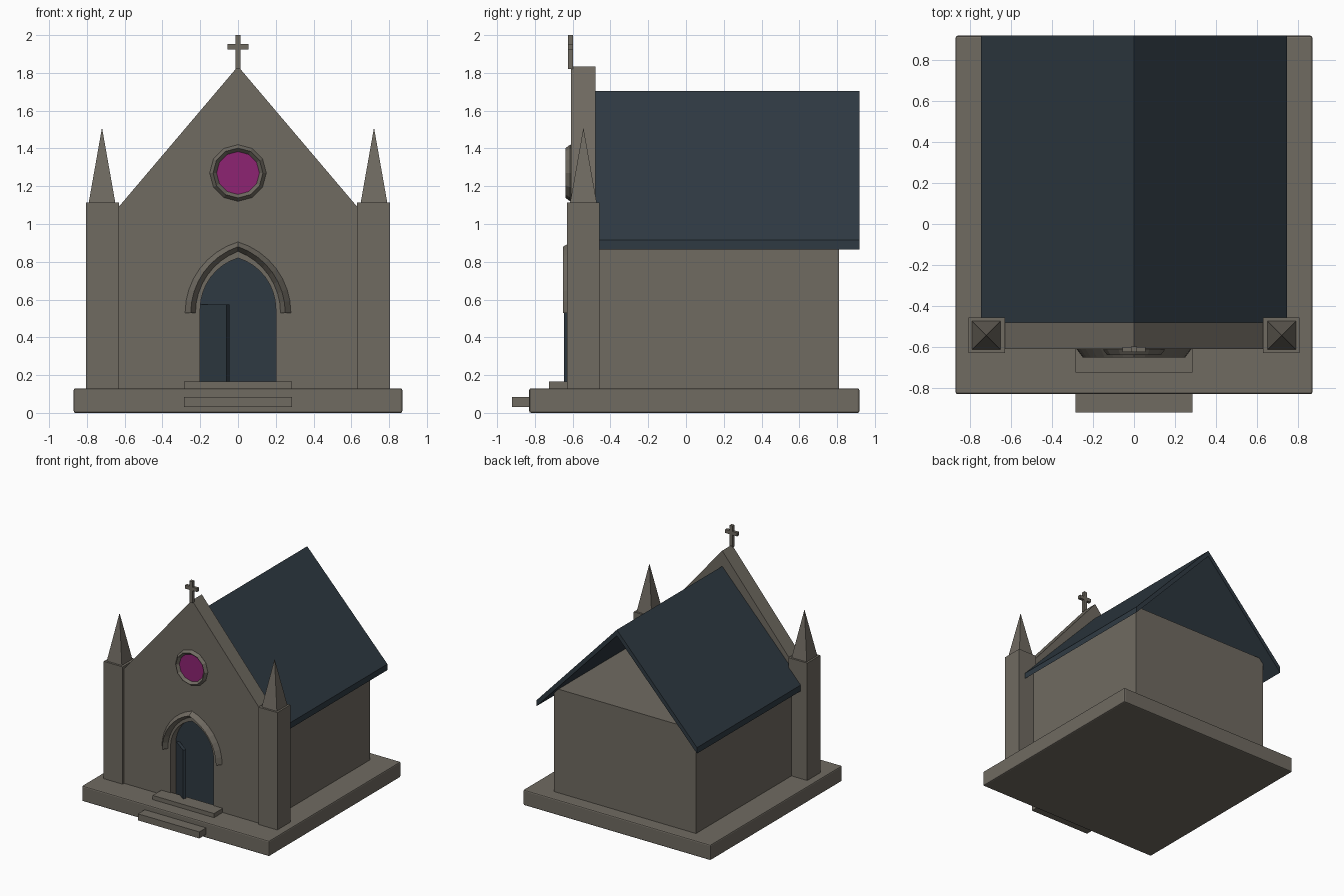
import bpy, bmesh, math
from mathutils import Vector, Matrix

cube = bpy.data.objects.get("Cube")
if cube:
    bpy.data.objects.remove(cube, do_unlink=True)


def material(name, rgb):
    m = bpy.data.materials.new(name)
    m.use_nodes = True
    m.diffuse_color = (*rgb, 1)
    m.node_tree.nodes["Principled BSDF"].inputs["Base Color"].default_value = (*rgb, 1)
    return m


STONE = material("warm grey stone", (0.16, 0.145, 0.12))
SLATE = material("dark blue slate", (0.028, 0.042, 0.055))
GLASS = material("magenta glass", (0.27, 0.017, 0.17))


def finish(name, bm, mat):
    bmesh.ops.recalc_face_normals(bm, faces=bm.faces)
    mesh = bpy.data.meshes.new(name)
    bm.to_mesh(mesh)
    bm.free()
    mesh.materials.append(mat)
    obj = bpy.data.objects.new(name, mesh)
    bpy.context.collection.objects.link(obj)
    return obj


def box(name, x, y, z, mat=STONE):
    """Box from (low, high) pairs on each axis."""
    bm = bmesh.new()
    bmesh.ops.create_cube(bm, size=1)
    for v in bm.verts:
        v.co = Vector([(a + b) / 2 + c * (b - a) for (a, b), c in zip((x, y, z), v.co)])
    return finish(name, bm, mat)


def prism(name, outline, y0, y1, mat=STONE):
    """Extrude an (x, z) outline along y."""
    bm = bmesh.new()
    face = bm.faces.new([bm.verts.new((x, y0, z)) for x, z in outline])
    extruded = bmesh.ops.extrude_face_region(bm, geom=[face])
    moved = [g for g in extruded["geom"] if isinstance(g, bmesh.types.BMVert)]
    bmesh.ops.translate(bm, verts=moved, vec=(0, y1 - y0, 0))
    return finish(name, bm, mat)


def arch(half, spring, apex, steps=8):
    """Pointed arch as (x, z) points, from right spring to left spring."""
    rise = apex - spring
    c = (rise * rise - half * half) / (2 * half)
    r = half + c
    end = math.atan2(rise, c)
    right = [(r * math.cos(end * i / steps) - c, spring + r * math.sin(end * i / steps))
             for i in range(steps + 1)]
    right[-1] = (0, apex)
    return right + [(-x, z) for x, z in reversed(right[:-1])]


def sweep(name, loops, closed):
    """Skin matching loops of points into a tube with a diamond section."""
    bm = bmesh.new()
    rows = [[bm.verts.new(p) for p in loop] for loop in loops]
    n = len(rows[0])
    for a, b in zip(rows, rows[1:] + rows[:1]):
        for i in range(n if closed else n - 1):
            j = (i + 1) % n
            bm.faces.new((a[i], a[j], b[j], b[i]))
    if not closed:
        bm.faces.new([r[0] for r in rows])
        bm.faces.new([r[-1] for r in rows])
    return finish(name, bm, STONE)


# Plinth and entrance steps
plinth = box("plinth", (-0.87, 0.87), (-0.83, 0.918), (0, 0.13))
bevel = plinth.modifiers.new("soft_edges", "BEVEL")
bevel.width = 0.01
bevel.segments = 2
box("lower_step", (-0.285, 0.285), (-0.92, -0.82), (0.03, 0.085))
box("upper_step", (-0.285, 0.285), (-0.725, -0.6), (0.12, 0.165))

# Hall and open-ended pitched roof
box("hall", (-0.66, 0.66), (-0.5, 0.81), (0.12, 1.0))
roof = [(-0.745, 0.915), (0, 1.705), (0.745, 0.915),
        (0.745, 0.865), (0, 1.655), (-0.745, 0.865)]
prism("roof", roof, -0.49, 0.918, SLATE)

# Front gable wall with a pointed doorway
door = arch(0.2, 0.55, 0.82)
gable = [(-0.7, 0.12), (-0.7, 1.01), (0, 1.835), (0.7, 1.01), (0.7, 0.12), (0.2, 0.12)]
prism("front_gable", gable + door + [(-0.2, 0.12)], -0.61, -0.48)
prism("doorway_panel", [(0.2, 0.12)] + door + [(-0.2, 0.12)], -0.54, -0.485, SLATE)

# Door leaf standing ajar
leaf = box("door_leaf", (0, 0.175), (0, 0.025), (0.135, 0.575), SLATE)
leaf.data.transform(Matrix.Translation((-0.2, -0.54, 0)) @ Matrix.Rotation(-0.645, 4, "Z"))

# Moulding over the doorway
sections = [(0.28, 0.905, -0.61), (0.25, 0.88, -0.65), (0.225, 0.855, -0.61), (0.25, 0.88, -0.59)]
sweep("door_moulding", [[(x, y, z) for x, z in arch(half, 0.53, apex)]
                        for half, apex, y in sections], False)


# Round window
def ring(radius, y, sides=12):
    return [(radius * math.sin(math.tau * i / sides), y,
             1.27 + radius * math.cos(math.tau * i / sides)) for i in range(sides)]


sweep("window_frame", [ring(0.15, -0.613), ring(0.132, -0.638),
                       ring(0.111, -0.613), ring(0.132, -0.59)], True)
prism("window_glass", [(x, z) for x, y, z in ring(0.122, 0)], -0.616, -0.608, GLASS)

# Corner towers with spires
for side, sx in (("left", 1), ("right", -1)):
    xs = sorted((sx * 0.63, sx * 0.806))
    box(side + "_tower", xs, (-0.63, -0.457), (0.12, 1.115))
    bm = bmesh.new()
    bmesh.ops.create_cone(bm, cap_ends=True, segments=4, radius1=0.07 * math.sqrt(2),
                          radius2=0, depth=0.395)
    bmesh.ops.rotate(bm, verts=bm.verts, matrix=Matrix.Rotation(math.pi / 4, 3, "Z"))
    bmesh.ops.translate(bm, verts=bm.verts, vec=(sx * 0.72, -0.543, 1.3125))
    bmesh.ops.remove_doubles(bm, verts=bm.verts, dist=0.0001)
    finish(side + "_spire", bm, STONE)

# Cross on the gable peak
box("cross_post", (-0.014, 0.014), (-0.625, -0.598), (1.82, 2.0))
box("cross_arm", (-0.055, 0.055), (-0.624, -0.599), (1.924, 1.954))
